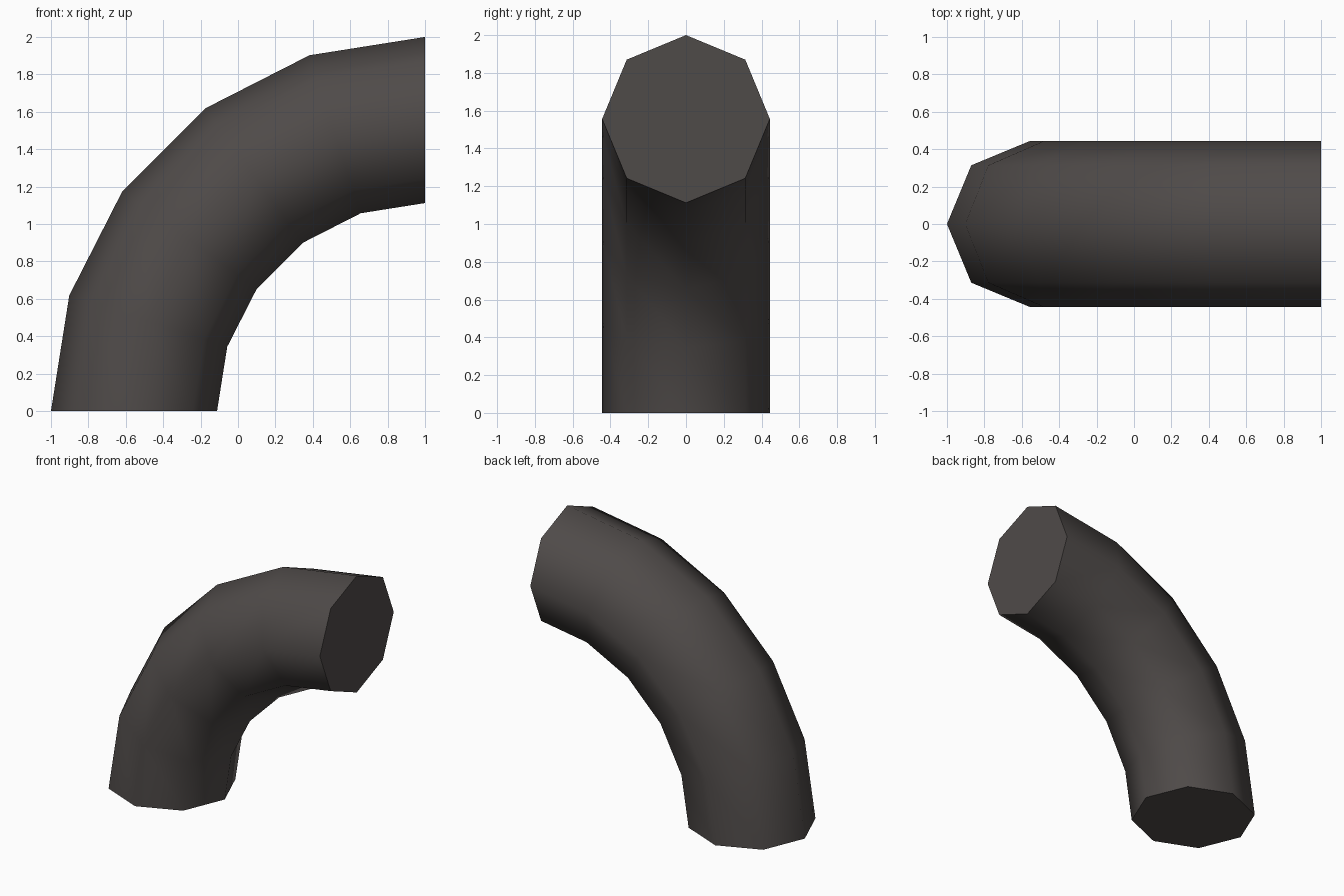
import bpy, bmesh
from math import cos, sin, pi, radians

if "Cube" in bpy.data.objects:
    bpy.data.objects.remove(bpy.data.objects["Cube"])

BEND_R, TUBE_R = 1.556, 0.444   # bend radius and tube radius
SIDES, STEPS = 8, 5             # octagonal tube, five 18 degree segments
CENTRE_X = 1.0                  # bend centre at (1, 0, 0)

mat = bpy.data.materials.new("dark_grey")
mat.diffuse_color = (0.078, 0.069, 0.066, 1)
mat.use_nodes = True
mat.node_tree.nodes["Principled BSDF"].inputs["Base Color"].default_value = mat.diffuse_color

# Elbow pipe: octagon rings swept through a quarter turn
bm = bmesh.new()
rings = []
for i in range(STEPS + 1):
    a = i * pi / 2 / STEPS
    ring = []
    for k in range(SIDES):
        t = 2 * pi * k / SIDES
        r = BEND_R + TUBE_R * cos(t)
        ring.append(bm.verts.new((CENTRE_X - r * cos(a), TUBE_R * sin(t), r * sin(a))))
    rings.append(ring)
for r0, r1 in zip(rings, rings[1:]):
    for k in range(SIDES):
        n = (k + 1) % SIDES
        bm.faces.new((r0[k], r0[n], r1[n], r1[k]))

# Flat end caps
bm.faces.new(rings[0])
bm.faces.new(rings[-1])
bmesh.ops.recalc_face_normals(bm, faces=bm.faces)

mesh = bpy.data.meshes.new("elbow_pipe")
bm.to_mesh(mesh)
bm.free()
mesh.materials.append(mat)
pipe = bpy.data.objects.new("elbow_pipe", mesh)
bpy.context.collection.objects.link(pipe)

# Smooth tube wall, sharp cap rims
bpy.context.view_layer.objects.active = pipe
pipe.select_set(True)
bpy.ops.object.shade_smooth_by_angle(angle=radians(60))
